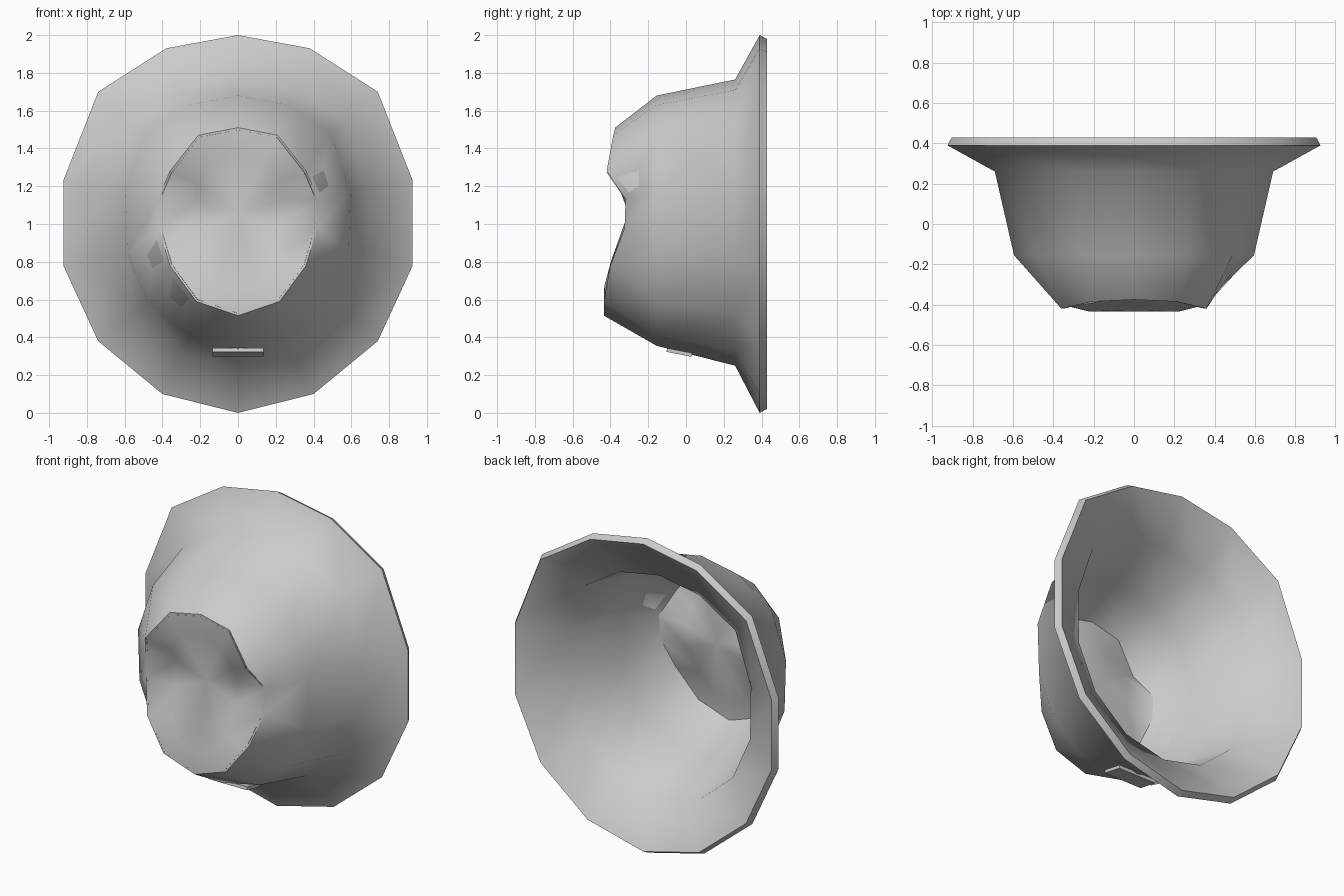
import bpy, bmesh, math
from mathutils import Vector

if "Cube" in bpy.data.objects:
    bpy.data.objects.remove(bpy.data.objects["Cube"])

# Right-hand half outlines of each 14-sided ring, top to bottom: (x, z) at depth y
BRIM = [(0, 2), (.38, 1.93), (.74, 1.70), (.925, 1.23), (.925, .78), (.74, .38), (.40, .10), (0, 0)]
BASE = [(0, 1.765), (.30, 1.71), (.57, 1.54), (.69, 1.19), (.685, .83), (.55, .53), (.30, .32), (0, .25)]
WALL = [(0, 1.68), (.26, 1.63), (.49, 1.48), (.595, 1.17), (.585, .85), (.48, .59), (.26, .41), (0, .355)]
# Dented crown rings: (x, z, y)
EDGE = [(0, 1.51, -.375), (.21, 1.47, -.385), (.36, 1.28, -.42), (.425, 1.13, -.32),
        (.42, .98, -.325), (.36, .78, -.40), (.22, .59, -.435), (0, .515, -.435)]
DENT = [(0, 1.38, -.37), (.14, 1.34, -.38), (.22, 1.22, -.365), (.22, 1.12, -.31),
        (.21, .98, -.32), (.19, .81, -.395), (.11, .68, -.43), (0, .65, -.435)]


def ring(bm, half, y=0.0, inset=0.0):
    """Mirror a half outline into a closed ring, optionally shrunk about its centre."""
    pts = [(p[0], p[1], p[2] if len(p) > 2 else y) for p in half]
    pts += [(-x, z, d) for x, z, d in reversed(pts[1:-1])]
    mid = (half[0][1] + half[-1][1]) / 2
    out = []
    for x, z, d in pts:
        v = Vector((x, 0, z - mid))
        v *= 1 - inset / v.length
        out.append(bm.verts.new((v.x, d, v.z + mid)))
    return out


def bridge(bm, a, b):
    n = len(a)
    for i in range(n):
        j = (i + 1) % n
        bm.faces.new((a[i], b[i], b[j], a[j]))


def finish(bm, name, angle):
    me = bpy.data.meshes.new(name)
    bm.to_mesh(me)
    bm.free()
    ob = bpy.data.objects.new(name, me)
    bpy.context.collection.objects.link(ob)
    bpy.ops.object.select_all(action='DESELECT')
    ob.select_set(True)
    bpy.context.view_layer.objects.active = ob
    bpy.ops.object.shade_smooth_by_angle(angle=math.radians(angle))
    return ob


# Hat shell: lining, brim lip, outer brim, crown and dented top
bm = bmesh.new()
rings = [
    ring(bm, EDGE, inset=.012),
    ring(bm, WALL, -.15, .042),
    ring(bm, BASE, .265, .05),
    ring(bm, BRIM, .43, .022),
    ring(bm, BRIM, .39),
    ring(bm, BASE, .26),
    ring(bm, WALL, -.155),
    ring(bm, EDGE),
    ring(bm, DENT),
]
for a, b in zip(rings, rings[1:]):
    bridge(bm, a, b)
pole = bm.verts.new((0, -.305, 1.06))
last = rings[-1]
for i in range(len(last)):
    bm.faces.new((last[i], pole, last[(i + 1) % len(last)]))
bmesh.ops.recalc_face_normals(bm, faces=bm.faces)
finish(bm, "hat_shell", 52)

# Small plain tag lying on the underside of the crown
bm = bmesh.new()
bmesh.ops.create_cube(bm, size=1)
bmesh.ops.scale(bm, vec=(.27, .135, .02), verts=bm.verts)
tag = finish(bm, "tag", 30)
tag.location = (0, -.035, .32)
tag.rotation_euler.x = math.radians(-11)
